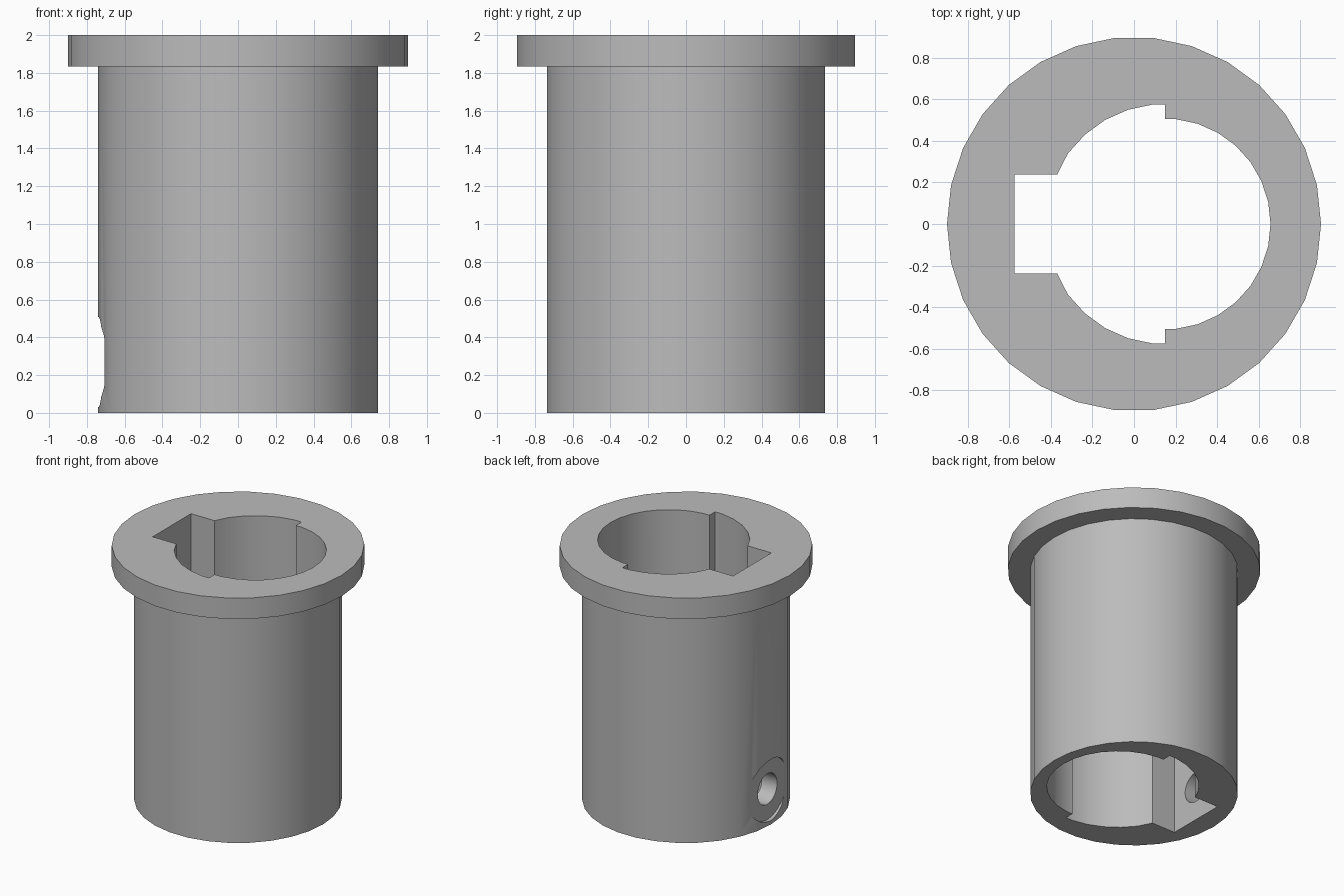
import bpy, bmesh
from math import cos, sin, radians, pi
from mathutils import Matrix, Vector

cube = bpy.data.objects.get("Cube")
if cube:
    bpy.data.objects.remove(cube)

SIDES = 30
BORE_X = 0.15      # bore axis is off-centre
HOLE_Z = 0.27

grey = bpy.data.materials.new("plain grey")
grey.use_nodes = True
colour = (0.5, 0.5, 0.5, 1)
grey.diffuse_color = colour
grey.node_tree.nodes["Principled BSDF"].inputs["Base Color"].default_value = colour


def make_object(name, bm):
    bmesh.ops.recalc_face_normals(bm, faces=bm.faces)
    mesh = bpy.data.meshes.new(name)
    bm.to_mesh(mesh)
    bm.free()
    mesh.materials.append(grey)
    obj = bpy.data.objects.new(name, mesh)
    bpy.context.collection.objects.link(obj)
    return obj


def arc(radius, start, end, step=12):
    return [(BORE_X + radius * cos(radians(a)), radius * sin(radians(a)))
            for a in range(start, end + 1, step)]


def lathe(name, profile):
    """Closed solid of revolution from (radius, z) points."""
    bm = bmesh.new()
    rings = [[bm.verts.new((r * cos(2 * pi * i / SIDES), r * sin(2 * pi * i / SIDES), z))
              for i in range(SIDES)] for r, z in profile]
    for low, high in zip(rings, rings[1:]):
        for i in range(SIDES):
            j = (i + 1) % SIDES
            bm.faces.new((low[i], low[j], high[j], high[i]))
    bm.faces.new(rings[0])
    bm.faces.new(rings[-1])
    return make_object(name, bm)


def prism(name, outline, bottom, top):
    bm = bmesh.new()
    face = bm.faces.new([bm.verts.new((x, y, bottom)) for x, y in outline])
    new = bmesh.ops.extrude_face_region(bm, geom=[face])["geom"]
    bmesh.ops.translate(bm, vec=(0, 0, top - bottom),
                        verts=[g for g in new if isinstance(g, bmesh.types.BMVert)])
    return make_object(name, bm)


def cross_cylinder(name, radius, x0, x1):
    """Cylinder along x at the height of the side hole."""
    bm = bmesh.new()
    place = Matrix.Translation(((x0 + x1) / 2, 0, HOLE_Z)) @ Matrix.Rotation(pi / 2, 4, "Y")
    bmesh.ops.create_cone(bm, cap_ends=True, segments=SIDES, radius1=radius,
                          radius2=radius, depth=x1 - x0, matrix=place)
    return make_object(name, bm)


# Flanged sleeve
sleeve = lathe("flanged_sleeve", [(0.74, 0), (0.74, 1.835), (0.9, 1.835), (0.9, 2)])

# Stepped bore with a square keyway: upper half outline, then mirrored
right_arc = arc(0.507, 0, 84)
left_arc = arc(0.578, 96, 144)
half = right_arc + [(BORE_X, 0.505), (BORE_X, 0.575)] + left_arc
half += [(-0.37, 0.238), (-0.576, 0.238)]
outline = half + [(x, -y) for x, y in reversed(half[1:])]

cutters = [
    prism("bore_cutter", outline, -0.1, 2.1),
    cross_cylinder("counterbore_cutter", 0.24, -0.9, -0.708),
    cross_cylinder("side_hole_cutter", 0.12, -0.95, -0.4),
]
for cutter in cutters:
    cutter.hide_render = True
    cut = sleeve.modifiers.new(cutter.name, "BOOLEAN")
    cut.operation = "DIFFERENCE"
    cut.solver = "EXACT"
    cut.object = cutter

# Apply the cuts, drop the cutters and smooth the round walls
bpy.ops.object.select_all(action="DESELECT")
bpy.context.view_layer.objects.active = sleeve
sleeve.select_set(True)
for cutter in cutters:
    bpy.ops.object.modifier_apply(modifier=cutter.name)
    bpy.data.objects.remove(cutter)
bpy.ops.object.shade_smooth_by_angle(angle=radians(30))
